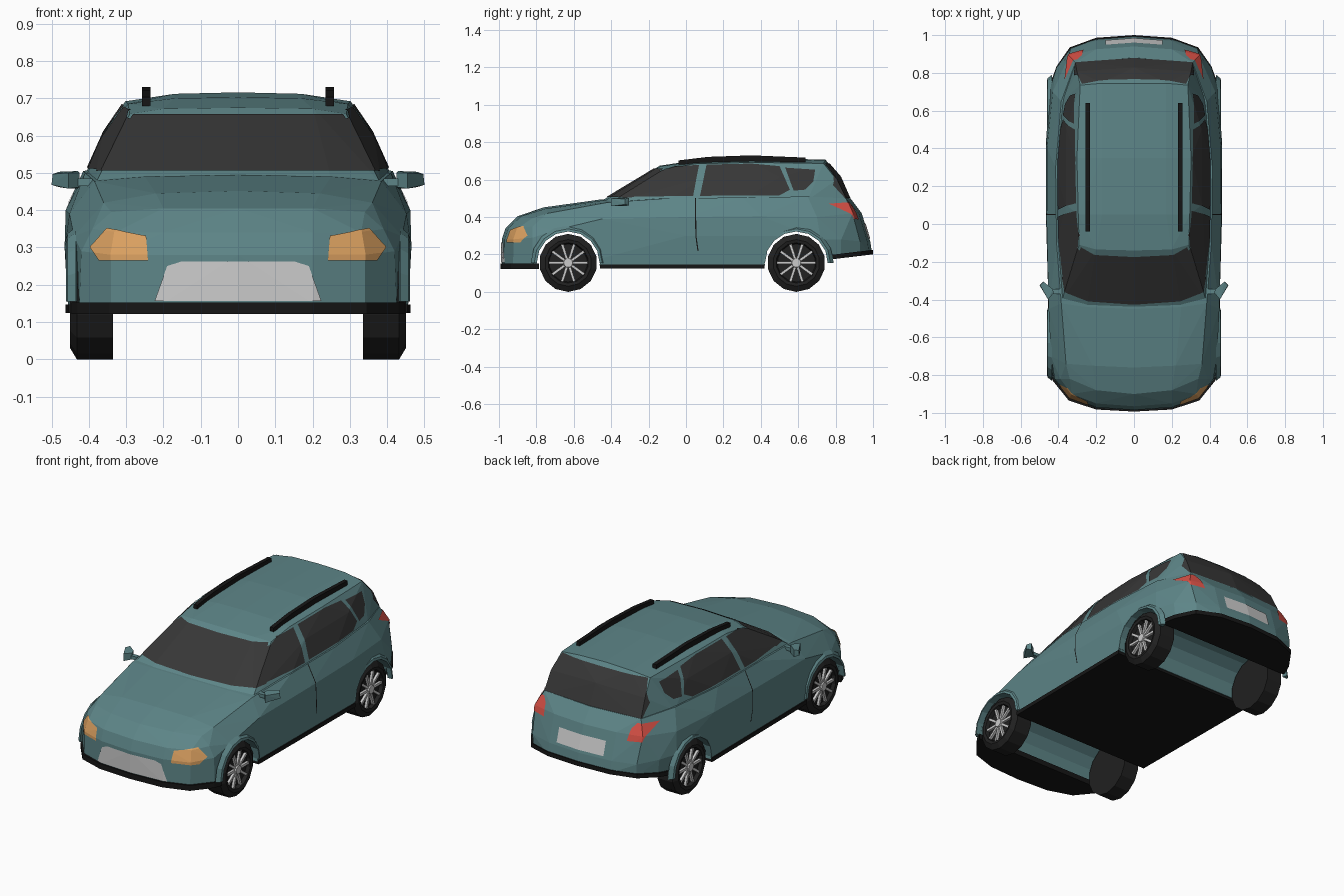
import bpy, bmesh, math
from mathutils import Vector, Matrix

if "Cube" in bpy.data.objects:
    bpy.data.objects.remove(bpy.data.objects["Cube"])


def mat(name, r, g, b):
    m = bpy.data.materials.new(name)
    m.diffuse_color = (r, g, b, 1)
    m.use_nodes = True
    m.node_tree.nodes["Principled BSDF"].inputs["Base Color"].default_value = m.diffuse_color
    return m


PAINT = mat("paint", .11, .235, .245)
GLASS = mat("glass", .038, .038, .038)
BLACK = mat("black_plastic", .008, .008, .008)
TYRE = mat("rubber", .015, .015, .015)
AMBER = mat("amber", .72, .36, .12)
RED = mat("red_lens", .68, .08, .06)


def make(name, bm, material=None, mirror=False, loc=(0, 0, 0), fix=True):
    if fix:
        bmesh.ops.recalc_face_normals(bm, faces=bm.faces[:])
    me = bpy.data.meshes.new(name)
    bm.to_mesh(me)
    bm.free()
    ob = bpy.data.objects.new(name, me)
    bpy.context.collection.objects.link(ob)
    ob.location = loc
    if material:
        me.materials.append(material)
    if mirror:
        ob.modifiers.new("mirror", 'MIRROR').use_mirror_merge = False
    return ob


def hull(name, pts, material, both=True, mirror=False):
    """Faceted convex shell; both=True reflects the points across x=0."""
    bm = bmesh.new()
    for x, y, z in pts:
        bm.verts.new((x, y, z))
        if both and x:
            bm.verts.new((-x, y, z))
    bmesh.ops.convex_hull(bm, input=bm.verts[:])
    bmesh.ops.delete(bm, geom=[v for v in bm.verts if not v.link_faces], context='VERTS')
    bmesh.ops.dissolve_limit(bm, angle_limit=math.radians(1.5), verts=bm.verts[:], edges=bm.edges[:])
    return make(name, bm, material, mirror)


def prism(name, poly, x0, x1, material, mirror=False):
    """Side-view (y, z) polygon extruded along x."""
    bm = bmesh.new()
    f = bm.faces.new([bm.verts.new((x0, y, z)) for y, z in poly])
    r = bmesh.ops.extrude_face_region(bm, geom=[f])
    bmesh.ops.translate(bm, vec=(x1 - x0, 0, 0), verts=[v for v in r["geom"] if isinstance(v, bmesh.types.BMVert)])
    return make(name, bm, material, mirror)


def boolean(ob, other, op):
    m = ob.modifiers.new("bool", 'BOOLEAN')
    m.object, m.operation, m.solver = other, op, 'EXACT'
    dg = bpy.context.evaluated_depsgraph_get()
    dg.update()
    me = bpy.data.meshes.new_from_object(ob.evaluated_get(dg))
    ob.modifiers.clear()
    ob.data = me
    bpy.data.objects.remove(other)


def patch(name, poly, direction, material, mirror=False, lift=.004):
    """Panel following the body: convex 2D outline projected along direction."""
    d = Vector(direction)
    to3 = (lambda p: Vector((0, *p))) if d.x else (lambda p: Vector((p[0], 0, p[1])))
    pts = [to3(p) for p in poly]
    mid = sum(pts, Vector()) / len(pts)
    bm = bmesh.new()
    bm.from_mesh(body.data)
    bm.normal_update()
    bmesh.ops.delete(bm, geom=[f for f in bm.faces if f.normal.dot(d) < .1], context='FACES')
    for a, b in zip(pts, pts[1:] + pts[:1]):
        n = (b - a).cross(d).normalized()
        if n.dot(mid - a) > 0:
            n = -n
        bmesh.ops.bisect_plane(bm, geom=bm.verts[:] + bm.edges[:] + bm.faces[:],
                               plane_co=a, plane_no=n, clear_outer=True)
    bm.normal_update()
    for v, n in [(v, v.normal.copy()) for v in bm.verts]:
        v.co += n * lift
    return make(name, bm, material, mirror, fix=False)


# Lower body: nose, bonnet, flanks and tail
nose = [(0, -.985, .15), (.2, -.973, .15), (.34, -.925, .15), (.425, -.82, .15),
        (0, -.985, .28), (.2, -.97, .28), (.34, -.92, .28), (.42, -.82, .29),
        (0, -.965, .34), (.2, -.95, .34), (.33, -.90, .34), (.39, -.82, .35)]
bonnet = [(0, -.90, .405), (.2, -.88, .405), (.34, -.82, .395),
          (0, -.76, .452), (.22, -.75, .445), (.36, -.74, .42),
          (0, -.45, .495), (.25, -.44, .49), (.385, -.42, .478)]
flank = [(.447, -.6, .14), (.458, 0, .14), (.456, .45, .14), (.44, -.7, .33), (.452, -.45, .39),
         (.465, 0, .30), (.465, .45, .30), (.462, 0, .40), (.46, .4, .405),
         (.41, -.1, .50), (.415, .3, .505), (.385, .65, .51)]
tail = [(.43, .72, .175), (.40, .83, .185), (.33, .93, .20), (.2, .98, .205), (0, .995, .207),
        (.445, .72, .28), (.41, .83, .28), (.335, .93, .27), (.2, .97, .27), (0, .985, .27),
        (.43, .7, .40), (.345, .89, .42), (.2, .925, .42), (0, .94, .42), (.31, .855, .50), (0, .88, .50)]
body = hull("body", nose + bonnet + flank + tail, PAINT)

# Cabin
cabin = hull("cabin", [
    (0, -.455, .485), (.25, -.445, .48), (.383, -.41, .47), (.408, -.1, .488), (.412, .3, .49),
    (.383, .65, .49), (.31, .86, .485), (0, .882, .485),
    (0, -.14, .675), (.2, -.135, .672), (.29, -.11, .658), (0, .05, .703), (.17, .05, .70), (.295, .05, .685),
    (0, .35, .716), (.17, .35, .712), (.302, .35, .692), (0, .745, .707), (.17, .745, .702), (.285, .735, .687),
    (0, .825, .615), (.3, .805, .60), (.358, .1, .61), (.355, .5, .61)], PAINT)
boolean(body, cabin, 'UNION')

# Glass
F, B, R = (0, -1, 0), (0, 1, 0), (1, 0, 0)
patch("windscreen", [(-.38, .503), (.38, .503), (.28, .655), (-.28, .655)], F, GLASS)
patch("rear_window", [(-.31, .50), (.31, .50), (.315, .57), (.275, .685), (-.275, .685), (-.315, .57)], B, GLASS)
patch("front_side_window", [(-.41, .508), (-.22, .618), (-.06, .668), (.07, .677), (.038, .51)], R, GLASS, True)
patch("rear_side_window", [(.075, .512), (.11, .678), (.35, .684), (.50, .67), (.555, .545), (.50, .515)],
      R, GLASS, True)
patch("quarter_window", [(.53, .662), (.69, .652), (.68, .59), (.635, .545), (.575, .54)], R, GLASS, True)

# Lamps, grille, plate and door seam
patch("headlight", [(.24, .265), (.245, .33), (.35, .35), (.395, .30), (.37, .265)], F, AMBER, True)
patch("tail_light", [(.265, .385), (.345, .39), (.365, .47), (.30, .48), (.275, .45)], B, RED, True)
patch("grille", [(-.222, .157), (-.19, .25), (-.15, .263), (.15, .263), (.19, .25), (.222, .157)], F, None)
patch("number_plate", [(-.15, .285), (.15, .285), (.15, .365), (-.15, .365)], B, None)
patch("door_seam_upper", [(.047, .50), (.053, .50), (.056, .30), (.05, .30)], R, BLACK, True, .002)
patch("door_seam_lower", [(.05, .30), (.056, .30), (.067, .22), (.061, .22)], R, BLACK, True, .002)

# Wheels and arches
WZ, WR = .155, .155
for label, wy in (("front", -.63), ("rear", .59)):
    arc = [(math.cos(math.pi * k / 8), math.sin(math.pi * k / 8)) for k in range(17)]
    cutter = prism("arch_cutter", [(wy + .17 * c, WZ + .17 * s) for c, s in arc[:16]], -.6, .6, PAINT)
    boolean(body, cutter, 'DIFFERENCE')

    # arch lip: ring flaring outward to its inner edge
    bm = bmesh.new()
    rows = [[bm.verts.new((x, r * c, r * s)) for x, r in ((.43, .168), (.461, .168), (.457, .182), (.435, .20))]
            for c, s in arc[:9]]
    for p, q in zip(rows, rows[1:]):
        for i in range(4):
            j = (i + 1) % 4
            bm.faces.new((p[i], p[j], q[j], q[i]))
    for end in (rows[0], rows[-1]):
        bm.faces.new(end)
    make(label + "_arch_lip", bm, PAINT, True, (0, wy, WZ))

    # tyre: lathed section
    bm = bmesh.new()
    prof = [(.335, 0), (.335, WR), (.432, WR), (.45, .125), (.446, .108), (.425, .102), (.425, 0)]
    vs = [bm.verts.new((x, 0, -r)) for x, r in prof]
    es = [bm.edges.new(e) for e in zip(vs, vs[1:])]
    bmesh.ops.spin(bm, geom=vs + es, cent=(0, 0, 0), axis=(1, 0, 0), angle=math.tau, steps=14)
    bmesh.ops.remove_doubles(bm, verts=bm.verts[:], dist=.0005)
    make(label + "_tyre", bm, TYRE, True, (0, wy, WZ))

    # rim: ten spokes and a hub
    bm = bmesh.new()
    for k in range(10):
        bmesh.ops.create_cube(bm, size=1, matrix=Matrix.Rotation(math.tau * (k + .5) / 10, 4, 'X')
                              @ Matrix.Translation((.432, 0, .062)) @ Matrix.Diagonal((.014, .014, .084, 1)))
    bmesh.ops.create_cone(bm, cap_ends=True, segments=10, radius1=.03, radius2=.024, depth=.024,
                          matrix=Matrix.Translation((.435, 0, 0)) @ Matrix.Rotation(math.pi / 2, 4, 'Y'))
    make(label + "_rim", bm, None, True, (0, wy, WZ))

# Black lower trim and floor
front_plan = [(0, -.993), (.2, -.982), (.345, -.935), (.43, -.83), (.447, -.785)]
hull("front_bumper_lip", [(x, y, z) for x, y in front_plan for z in (.122, .153)], BLACK)
hull("floor", [(x, y, z) for x, y in ((.455, -.46), (.464, 0), (.462, .42)) for z in (.124, .147)], BLACK)
rear_plan = [(0, 1.0), (.2, .986), (.34, .935), (.41, .835), (.437, .76)]
hull("rear_bumper_lip", [(x, y, .172 + (y - .76) * .12 + h) for x, y in rear_plan for h in (0, .024)], BLACK)

# Roof rails
prism("roof_rail", [(-.04, .68), (-.04, .703), (.12, .722), (.35, .73), (.64, .718), (.64, .69)],
      .234, .257, BLACK, True)

# Door mirrors
hull("door_mirror", [(.425, -.365, .462), (.425, -.365, .50), (.455, -.40, .458), (.455, -.40, .50),
                     (.50, -.325, .468), (.497, -.325, .497), (.48, -.305, .462), (.48, -.305, .503),
                     (.43, -.345, .458), (.43, -.345, .505)], PAINT, False, True)
hull("mirror_stem", [(x, y, z) for x in (.39, .445) for y in (-.37, -.345) for z in (.465, .485)],
     PAINT, False, True)
